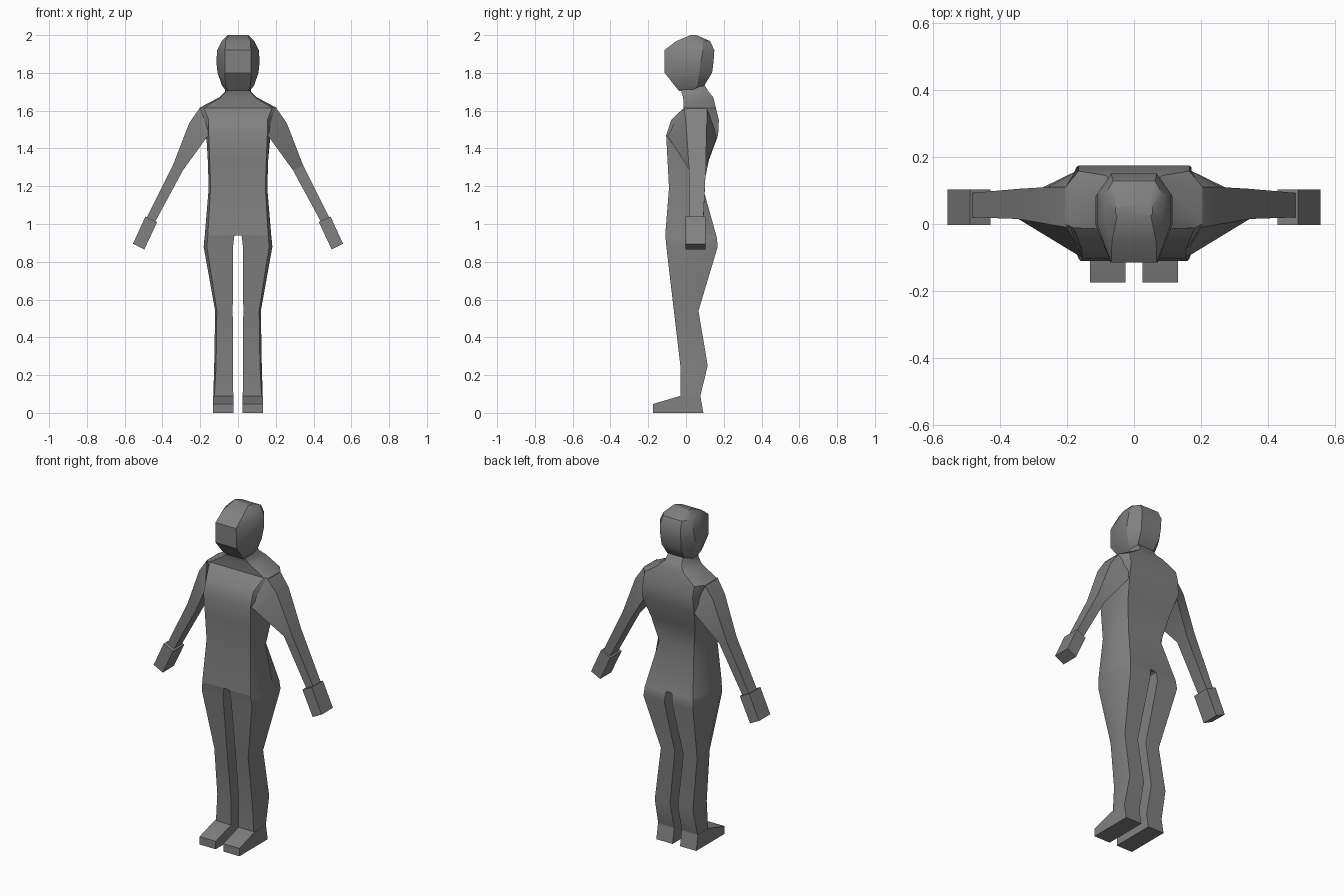
import bpy, bmesh, math

dark = bpy.data.materials.new("dark_grey")
dark.diffuse_color = (0.22, 0.22, 0.22, 1)


def loft(name, rings, mirrored=False, angle=25):
    """Skin a list of equal-length point rings and cap both ends."""
    bm = bmesh.new()
    loops = [[bm.verts.new(p) for p in ring] for ring in rings]
    n = len(loops[0])
    for a, b in zip(loops, loops[1:]):
        for i in range(n):
            j = (i + 1) % n
            bm.faces.new((a[i], a[j], b[j], b[i]))
    bm.faces.new(loops[0])
    bm.faces.new(loops[-1])
    bmesh.ops.recalc_face_normals(bm, faces=bm.faces)
    mesh = bpy.data.meshes.new(name)
    bm.to_mesh(mesh)
    bm.free()
    mesh.materials.append(dark)
    ob = bpy.data.objects.new(name, mesh)
    bpy.context.collection.objects.link(ob)
    if mirrored:
        ob.modifiers.new("Mirror", 'MIRROR').use_mirror_merge = False
    bpy.ops.object.select_all(action='DESELECT')
    ob.select_set(True)
    bpy.context.view_layer.objects.active = ob
    bpy.ops.object.shade_smooth_by_angle(angle=math.radians(angle))
    return ob


def octagon(z, fx, fy, sx, sf, sb, bx, by):
    """Symmetric eight-sided section: front edge, sides, back edge."""
    half = [(fx, fy), (sx, sf), (sx, sb), (bx, by)]
    return [(x, y, z) for x, y in half + [(-x, y) for x, y in reversed(half)]]


def arm_ring(ox, oz, of, ob, ix, iz, jf, jb):
    """Four-sided section: outer edge and inner edge, each with front/back y."""
    return [(ox, of, oz), (ox, ob, oz), (ix, jb, iz), (ix, jf, iz)]


def leg_ring(z, inner, fx, fy, sx, sf, sb, bx, by):
    """Six-sided section: same outline as half an octagon, closed inside."""
    return [(inner, fy, z), (fx, fy, z), (sx, sf, z), (sx, sb, z),
            (bx, by, z), (inner, by, z)]


# Torso with neck
loft("torso", [octagon(*s) for s in [
    (0.94, .160, -.110, .176, -.06, .08, .158, .160),
    (1.19, .145, -.090, .155, -.05, .04, .115, .090),
    (1.34, .150, -.098, .160, -.05, .07, .145, .122),
    (1.47, .155, -.105, .168, -.06, .13, .172, .170),
    (1.55, .155, -.078, .195, -.02, .11, .165, .174),
    (1.615, .180, -.012, .205, .00, .11, .165, .158),
    (1.67, .092, -.015, .100, .03, .11, .085, .145),
    (1.70, .065, -.025, .070, .00, .08, .055, .120),
    (1.74, .060, -.035, .065, .00, .06, .050, .095)]], angle=42)

# Head
loft("head", [octagon(*s) for s in [
    (1.703, .055, -.035, .062, .00, .03, .045, .050),
    (1.735, .066, -.062, .086, -.01, .06, .055, .098),
    (1.80, .070, -.113, .108, -.01, .07, .065, .138),
    (1.86, .070, -.115, .115, .00, .08, .068, .146),
    (1.92, .068, -.115, .110, .00, .09, .068, .150),
    (1.968, .066, -.052, .086, .01, .09, .062, .128),
    (2.00, .050, .025, .055, .03, .05, .045, .055)]], angle=30)

# Arms
loft("arms", [arm_ring(*s) for s in [
    (.200, 1.618, -.010, .11, .150, 1.47, -.100, .165),
    (.258, 1.535, .000, .11, .164, 1.46, -.095, .162),
    (.345, 1.310, .015, .105, .291, 1.285, .018, .100),
    (.490, 1.020, .020, .092, .445, 1.00, .020, .092)]], True)

# Hands
loft("hands", [arm_ring(*s) for s in [
    (.490, 1.040, -.003, .103, .428, 1.010, -.003, .103),
    (.556, .895, -.003, .103, .496, .865, -.003, .103)]], True)

# Legs
loft("legs", [leg_ring(*s) for s in [
    (.94, .012, .160, -.110, .176, -.06, .08, .158, .160),
    (.935, .020, .160, -.109, .177, -.06, .08, .159, .162),
    (.88, .026, .165, -.104, .182, -.06, .08, .164, .168),
    (.54, .028, .112, -.064, .121, -.03, .04, .120, .066),
    (.25, .026, .116, -.030, .126, .00, .09, .126, .115),
    (.085, .025, .125, -.030, .131, .00, .05, .131, .075)]], True, 30)

# Feet: side profile extruded across
profile = [(-.03, .09), (-.175, .047), (-.175, 0), (.092, 0), (.076, .09)]
loft("feet", [[(x, y, z) for y, z in profile] for x in (.025, .132)], True)
